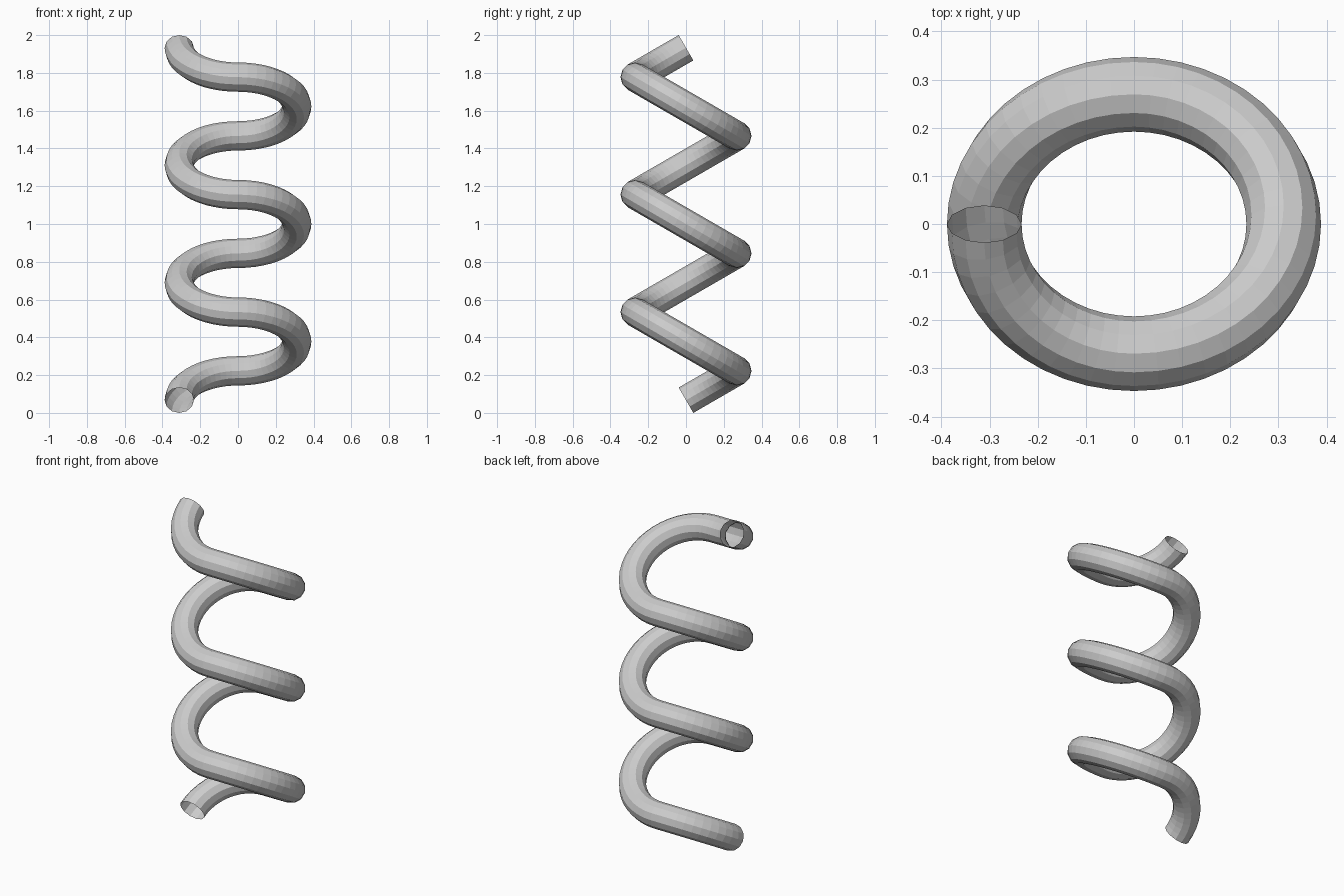
import bpy, bmesh
from math import sin, cos, pi, radians
from mathutils import Vector

if "Cube" in bpy.data.objects:
    bpy.data.objects.remove(bpy.data.objects["Cube"])

R, r = 0.311, 0.0775          # coil radius, tube radius
SIDES, STEPS = 12, 12         # tube sides, rings per quarter turn
TILT = radians(30)
Z0 = r * cos(TILT)            # centre height of the bottom end

bm = bmesh.new()


def tilted_arc(k, a0, a1):
    """Open tube along a circular arc lying in a plane tilted up by TILT."""
    s = 1 if k % 2 else -1    # right or left side of the coil
    centre = Vector((0, 0, Z0 + k * R))
    side = Vector((s, 0, 0))
    rise = Vector((0, -s * cos(TILT), sin(TILT)))
    normal = side.cross(rise)
    n = round((a1 - a0) / (pi / 2)) * STEPS
    rings = []
    for i in range(n + 1):
        a = a0 + (a1 - a0) * i / n
        out = side * cos(a) + rise * sin(a)
        rings.append([bm.verts.new(centre + out * (R + r * cos(p)) + normal * r * sin(p))
                      for p in (2 * pi * j / SIDES for j in range(SIDES))])
    for lo, hi in zip(rings, rings[1:]):
        for j in range(SIDES):
            q = (j + 1) % SIDES
            bm.faces.new((lo[j], lo[q], hi[q], hi[j]))


# Quarter turn at each end, half turns zigzagging between
tilted_arc(0, 0, pi / 2)
for k in range(1, 6):
    tilted_arc(k, -pi / 2, pi / 2)
tilted_arc(6, -pi / 2, 0)

# Weld the arcs into one open-ended tube
bmesh.ops.remove_doubles(bm, verts=bm.verts[:], dist=0.0005)
bmesh.ops.recalc_face_normals(bm, faces=bm.faces[:])

mesh = bpy.data.meshes.new("coil_spring")
bm.to_mesh(mesh)
bm.free()
bpy.context.collection.objects.link(bpy.data.objects.new("coil_spring", mesh))
